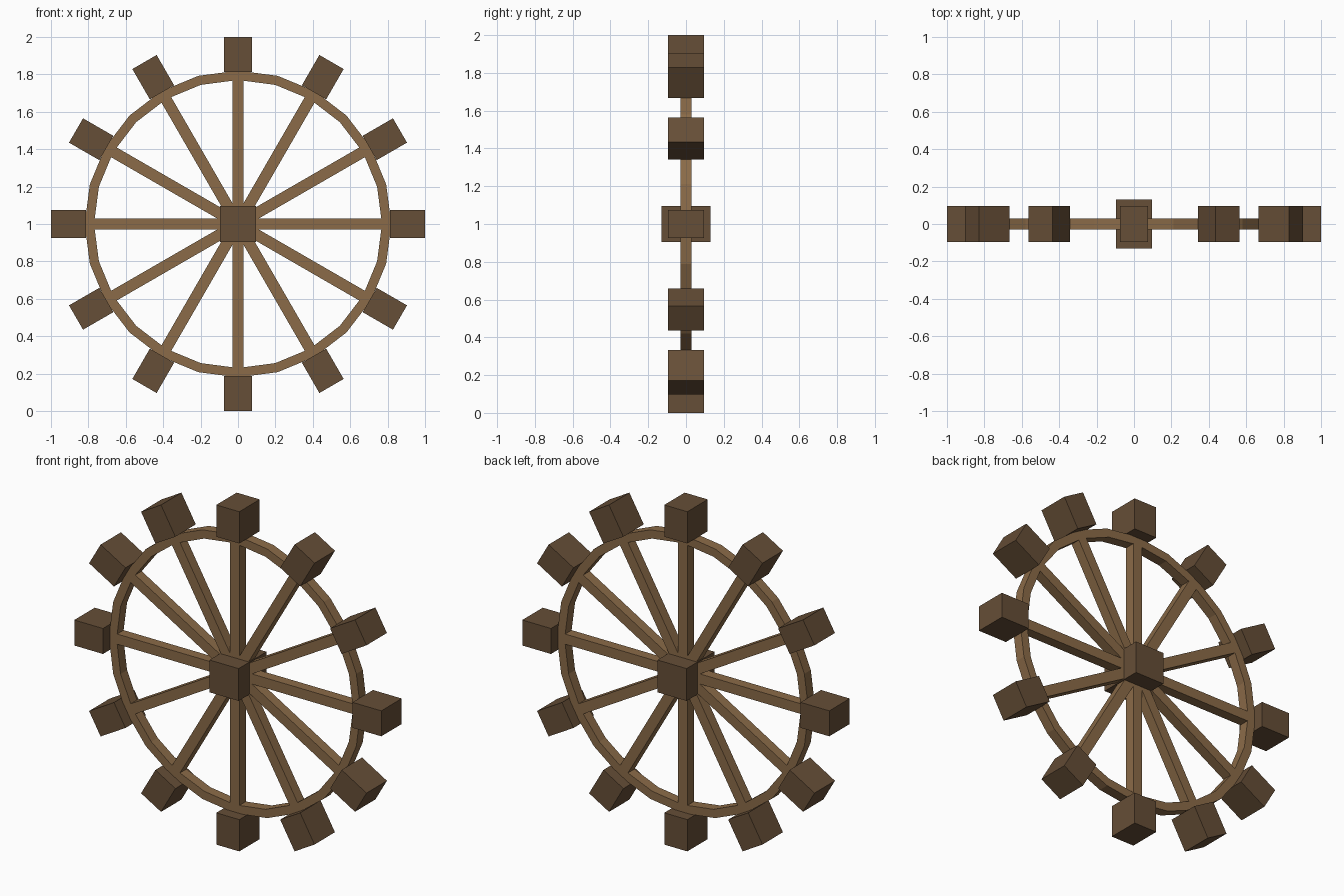
import bpy, bmesh, math
from mathutils import Matrix, Vector

if "Cube" in bpy.data.objects:
    bpy.data.objects.remove(bpy.data.objects["Cube"])

CENTRE = Vector((0, 0, 1))


def material(name, rgb):
    m = bpy.data.materials.new(name)
    m.diffuse_color = (*rgb, 1)
    m.use_nodes = True
    m.node_tree.nodes["Principled BSDF"].inputs["Base Color"].default_value = m.diffuse_color
    return m


light_wood = material("light_wood", (0.258, 0.147, 0.065))
dark_wood = material("dark_wood", (0.133, 0.077, 0.038))


def finish(bm, name, mat):
    bmesh.ops.recalc_face_normals(bm, faces=bm.faces)
    mesh = bpy.data.meshes.new(name)
    bm.to_mesh(mesh)
    bm.free()
    mesh.materials.append(mat)
    obj = bpy.data.objects.new(name, mesh)
    obj.location = CENTRE
    bpy.context.collection.objects.link(obj)
    return obj


def box(name, size, mat, angle=0, radius=0):
    """Box pushed out along x by radius, then turned about the axle."""
    bm = bmesh.new()
    bmesh.ops.create_cube(bm, size=1, matrix=(
        Matrix.Rotation(angle, 4, 'Y')
        @ Matrix.Translation((radius, 0, 0))
        @ Matrix.Diagonal((*size, 1))))
    return finish(bm, name, mat)


# Rim: rectangular section swept around 24 sides
bm = bmesh.new()
SIDES = 24
section = [(0.82, -0.03), (0.82, 0.03), (0.77, 0.03), (0.77, -0.03)]
rings = []
for i in range(SIDES):
    a = 2 * math.pi * i / SIDES
    rings.append([bm.verts.new((r * math.cos(a), y, r * math.sin(a)))
                  for r, y in section])
for i in range(SIDES):
    p, q = rings[i], rings[(i + 1) % SIDES]
    for j in range(4):
        k = (j + 1) % 4
        bm.faces.new((p[j], p[k], q[k], q[j]))
finish(bm, "rim", light_wood)

# Hub block
box("hub", (0.19, 0.26, 0.19), dark_wood)

# Spokes: beams running right across the wheel
for i in range(6):
    box(f"spoke_beam_{i + 1}", (1.58, 0.06, 0.06), light_wood, math.radians(30 * i))

# Paddle blocks around the outside
for i in range(12):
    box(f"paddle_{i + 1}", (0.187, 0.19, 0.15), dark_wood, math.radians(30 * i), 0.9065)
